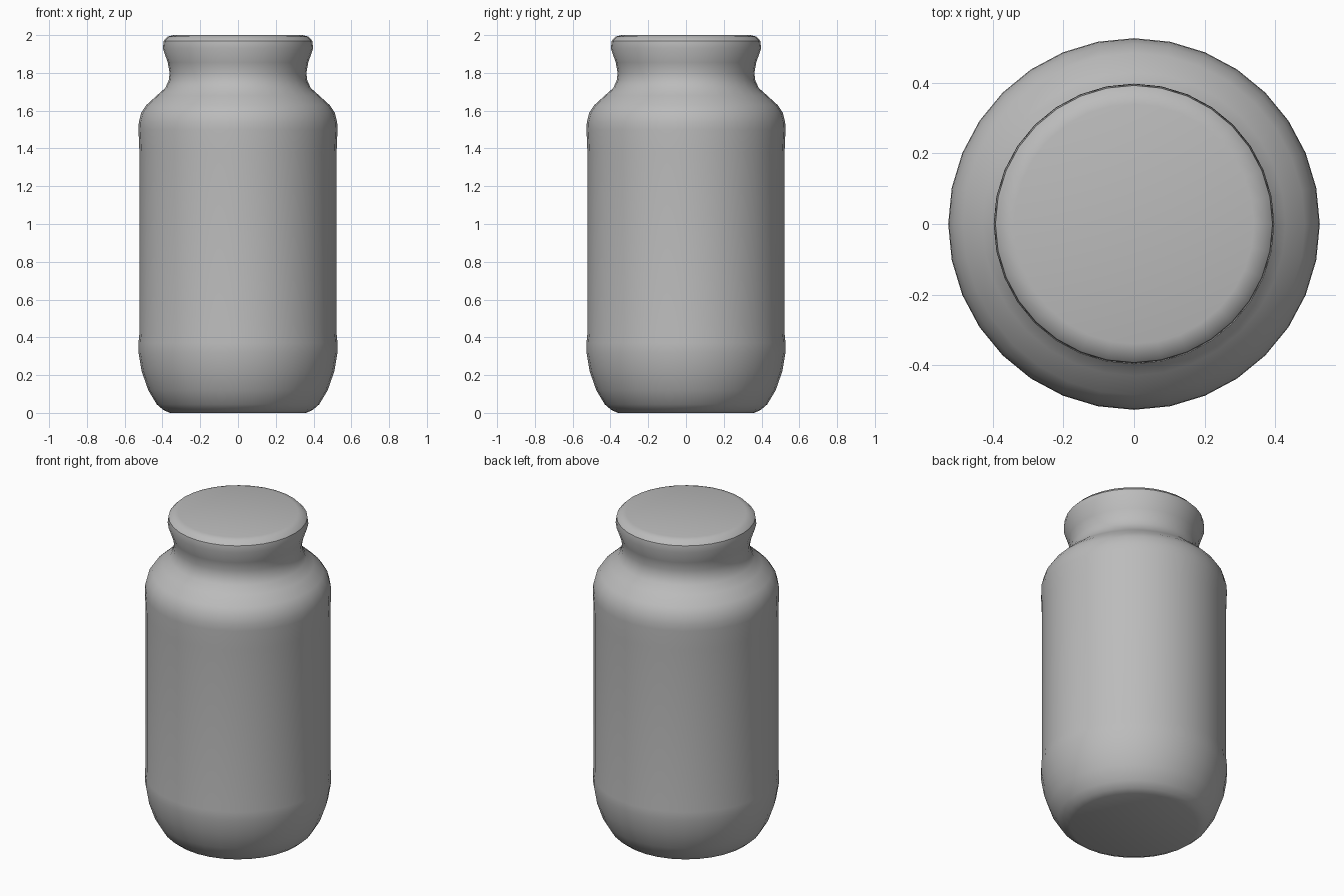
import bpy, bmesh, math

if "Cube" in bpy.data.objects:
    bpy.data.objects.remove(bpy.data.objects["Cube"])

SIDES = 32

# Outer silhouette of the jar as (radius, height), bottom to top
PROFILE = [
    (0.36, 0.0), (0.395, 0.015), (0.43, 0.045), (0.475, 0.12),
    (0.51, 0.22), (0.527, 0.32), (0.527, 0.37), (0.522, 0.42),
    (0.522, 1.38), (0.527, 1.50), (0.525, 1.54), (0.512, 1.59),
    (0.485, 1.63), (0.43, 1.68), (0.385, 1.72), (0.367, 1.76),
    (0.362, 1.80), (0.372, 1.855), (0.398, 1.93), (0.393, 1.97),
    (0.372, 1.992), (0.34, 2.0),
]

glass = bpy.data.materials.new("plain grey")
glass.diffuse_color = (0.5, 0.5, 0.5, 1.0)
glass.use_nodes = True
glass.node_tree.nodes["Principled BSDF"].inputs["Base Color"].default_value = glass.diffuse_color


def lathe(name, profile, material):
    """Revolve a profile around z and close both ends."""
    bm = bmesh.new()
    rings = []
    for r, z in profile:
        rings.append([bm.verts.new((r * math.cos(2 * math.pi * i / SIDES),
                                    r * math.sin(2 * math.pi * i / SIDES), z))
                      for i in range(SIDES)])
    for low, high in zip(rings, rings[1:]):
        for i in range(SIDES):
            j = (i + 1) % SIDES
            bm.faces.new((low[i], low[j], high[j], high[i]))
    bm.faces.new(rings[0][::-1])
    bm.faces.new(rings[-1])
    mesh = bpy.data.meshes.new(name)
    bm.to_mesh(mesh)
    bm.free()
    mesh.materials.append(material)
    obj = bpy.data.objects.new(name, mesh)
    bpy.context.collection.objects.link(obj)
    return obj


# Closed jar: rounded base, straight wall, shoulder, neck and flared lid
jar = lathe("jar", PROFILE, glass)
bpy.context.view_layer.objects.active = jar
jar.select_set(True)
bpy.ops.object.shade_smooth_by_angle(angle=math.radians(35))
